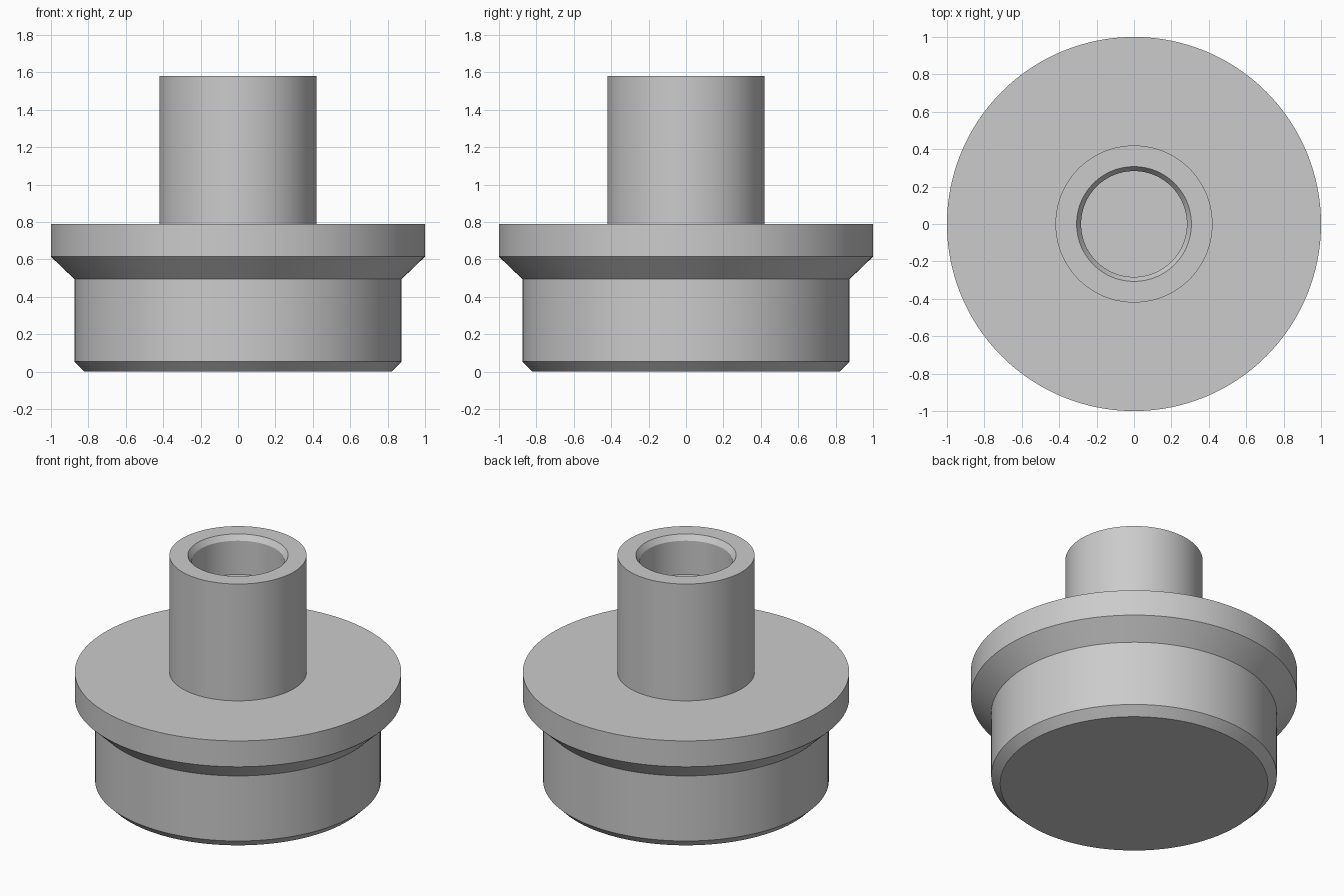
import bpy, bmesh, math

if "Cube" in bpy.data.objects:
    bpy.data.objects.remove(bpy.data.objects["Cube"])

SEGMENTS = 128

metal = bpy.data.materials.new("plain grey")
metal.diffuse_color = (0.6, 0.6, 0.6, 1)
metal.use_nodes = True
metal.node_tree.nodes["Principled BSDF"].inputs["Base Color"].default_value = metal.diffuse_color


def lathe(name, profile):
    """Spin a (radius, height) profile around the z axis; both ends lie on the axis."""
    bm = bmesh.new()
    verts = [bm.verts.new((r, 0, z)) for r, z in profile]
    edges = [bm.edges.new(pair) for pair in zip(verts, verts[1:])]
    bmesh.ops.spin(bm, geom=verts + edges, cent=(0, 0, 0), axis=(0, 0, 1),
                   angle=2 * math.pi, steps=SEGMENTS, use_duplicate=False)
    bmesh.ops.remove_doubles(bm, verts=bm.verts, dist=1e-4)
    bmesh.ops.recalc_face_normals(bm, faces=bm.faces)
    mesh = bpy.data.meshes.new(name)
    bm.to_mesh(mesh)
    bm.free()
    obj = bpy.data.objects.new(name, mesh)
    bpy.context.collection.objects.link(obj)
    mesh.materials.append(metal)
    bpy.ops.object.select_all(action='DESELECT')
    obj.select_set(True)
    bpy.context.view_layer.objects.active = obj
    bpy.ops.object.shade_smooth_by_angle(angle=math.radians(25))
    return obj


lathe("flanged_plug", [
    (0, 0), (0.82, 0), (0.875, 0.055),        # base with chamfered foot
    (0.875, 0.495), (1, 0.615), (1, 0.79),    # body flaring out to the flange
    (0.42, 0.79), (0.42, 1.58),               # stem
    (0.307, 1.58), (0.283, 1.545),            # chamfered mouth of the bore
    (0.283, 1.317), (0, 1.317),               # blind bore and its floor
])
